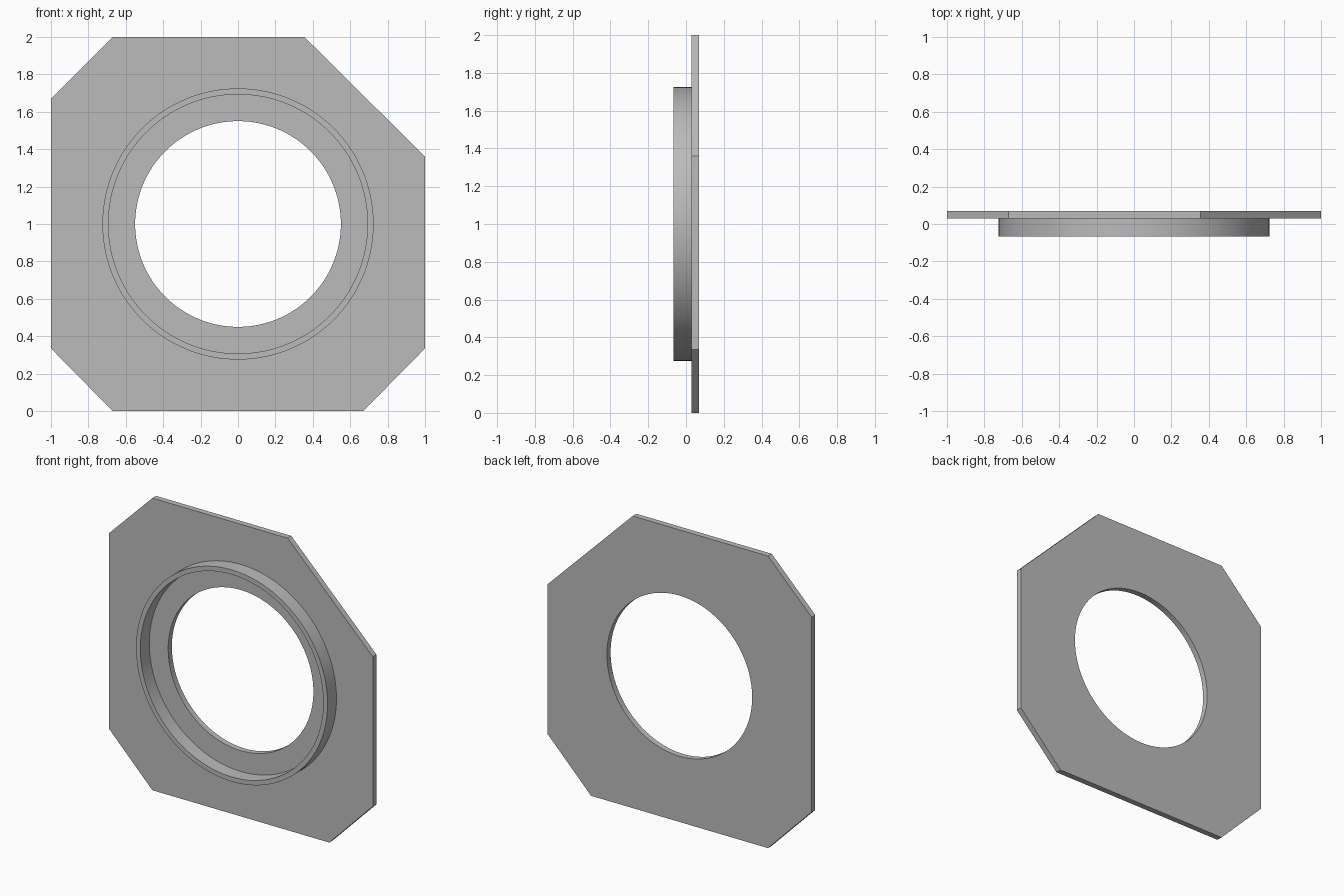
import bpy, bmesh, math
from mathutils import Vector

cube = bpy.data.objects.get("Cube")
if cube:
    bpy.data.objects.remove(cube)

CENTRE_Z = 1.0
SEGMENTS = 128

grey = bpy.data.materials.new("plain grey")
grey.use_nodes = True
colour = (0.5, 0.5, 0.5, 1)
grey.diffuse_color = colour
grey.node_tree.nodes["Principled BSDF"].inputs["Base Color"].default_value = colour


def circle(radius):
    angles = [2 * math.pi * i / SEGMENTS for i in range(SEGMENTS)]
    return [(radius * math.cos(a), CENTRE_Z + radius * math.sin(a)) for a in angles]


def pierced_slab(name, outline, hole, front, back):
    """Fill between an outline and a hole in the xz plane, then extrude along y."""
    bm = bmesh.new()
    edges = []
    for loop in (outline, hole):
        verts = [bm.verts.new((x, front, z)) for x, z in loop]
        edges += [bm.edges.new((v, verts[i - 1])) for i, v in enumerate(verts)]
    bmesh.ops.triangle_fill(bm, use_beauty=True, edges=edges, normal=Vector((0, -1, 0)))
    grown = bmesh.ops.extrude_face_region(bm, geom=bm.faces[:], use_keep_orig=True)
    moved = [g for g in grown["geom"] if isinstance(g, bmesh.types.BMVert)]
    bmesh.ops.translate(bm, verts=moved, vec=(0, back - front, 0))
    bmesh.ops.recalc_face_normals(bm, faces=bm.faces[:])
    mesh = bpy.data.meshes.new(name)
    bm.to_mesh(mesh)
    bm.free()
    mesh.materials.append(grey)
    obj = bpy.data.objects.new(name, mesh)
    bpy.context.collection.objects.link(obj)
    bpy.ops.object.select_all(action="DESELECT")
    obj.select_set(True)
    bpy.context.view_layer.objects.active = obj
    bpy.ops.object.shade_smooth_by_angle(angle=math.radians(30))
    return obj


# Square plate with cut corners, the upper left one cut deeper
plate_outline = [(-0.67, 0), (0.67, 0), (1, 0.335), (1, 1.36),
                 (0.355, 2), (-0.67, 2), (-1, 1.67), (-1, 0.335)]
pierced_slab("mounting_plate", plate_outline, circle(0.55), 0.03, 0.07)

# Thin raised collar around the opening
pierced_slab("front_collar", circle(0.725), circle(0.693), -0.067, 0.03)
